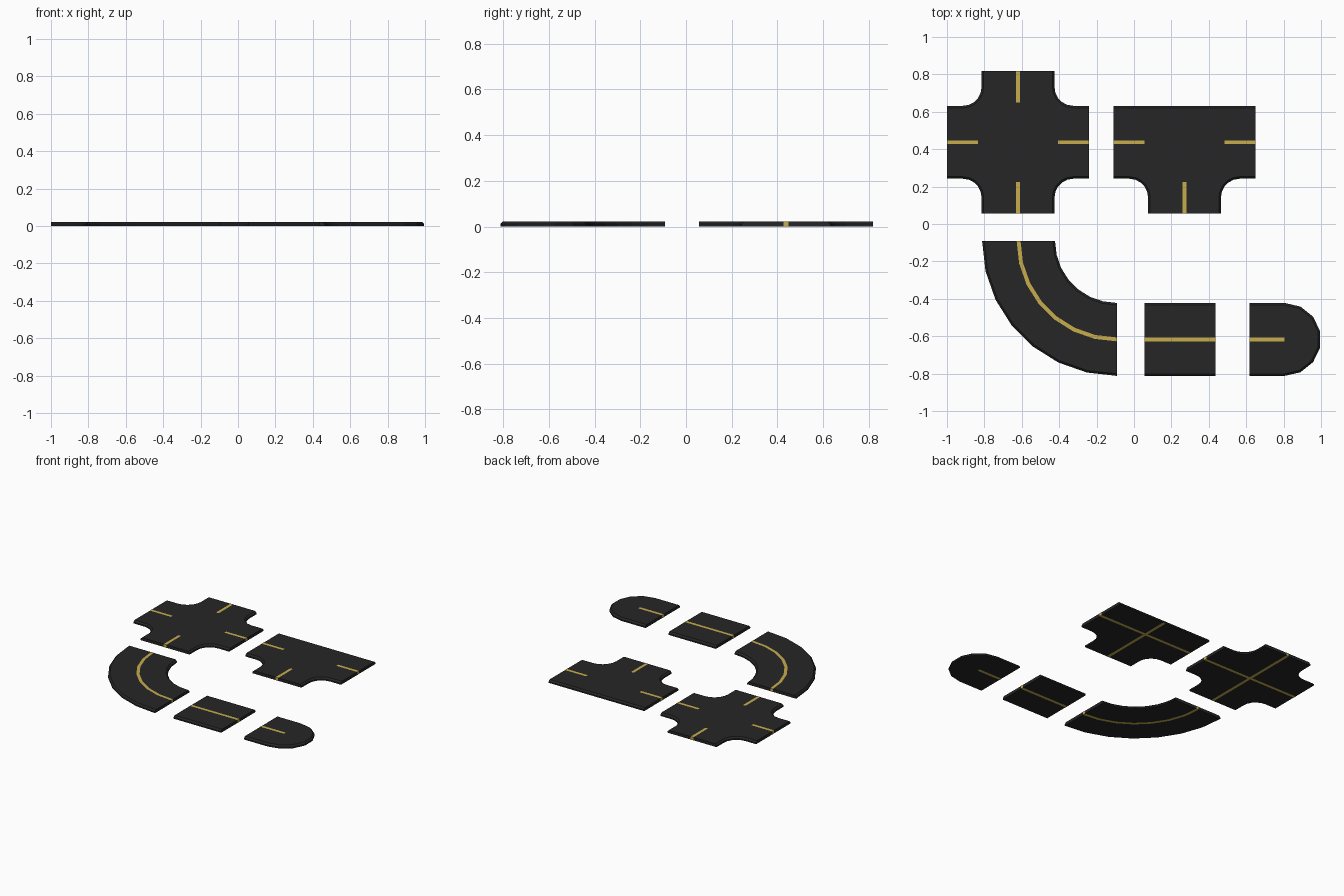
import bpy, bmesh
from math import sin, cos, pi
from mathutils import Vector

if "Cube" in bpy.data.objects:
    bpy.data.objects.remove(bpy.data.objects["Cube"])

W = 0.195        # half road width
L = 0.38         # junction arm length
R = 0.10         # kerb fillet radius
STUB = 0.167     # marking length at junction ends
E = 0.0006       # marking offset from the asphalt
TOP = 0.022


def material(name, rgb):
    m = bpy.data.materials.new(name)
    m.diffuse_color = (*rgb, 1)
    m.use_nodes = True
    m.node_tree.nodes["Principled BSDF"].inputs["Base Color"].default_value = m.diffuse_color
    return m


ASPHALT = material("asphalt", (0.019, 0.019, 0.019))
YELLOW = material("yellow_paint", (0.57, 0.42, 0.075))


def finish(bm, name, mat):
    me = bpy.data.meshes.new(name)
    bm.to_mesh(me)
    bm.free()
    me.materials.append(mat)
    ob = bpy.data.objects.new(name, me)
    bpy.context.collection.objects.link(ob)
    return ob


def arc(cx, cy, r, a0, a1, n):
    return [(cx + r * cos(a0 + (a1 - a0) * i / n), cy + r * sin(a0 + (a1 - a0) * i / n))
            for i in range(n + 1)]


def slab(name, outline, ends):
    """Road slab; top edges are chamfered except at the open road ends."""
    bm = bmesh.new()
    base = bm.faces.new([bm.verts.new((x, y, E)) for x, y in outline])
    ext = bmesh.ops.extrude_face_region(bm, geom=[base], use_keep_orig=True)
    bmesh.ops.translate(bm, vec=(0, 0, TOP - 2 * E),
                        verts=[v for v in ext["geom"] if isinstance(v, bmesh.types.BMVert)])
    bmesh.ops.recalc_face_normals(bm, faces=bm.faces)
    kerbs = []
    for e in bm.edges:
        mid = (e.verts[0].co + e.verts[1].co) / 2
        on_top = all(v.co.z > TOP / 2 for v in e.verts)
        if on_top and all((mid.xy - Vector(p)).length > 0.02 for p in ends):
            kerbs.append(e)
    bmesh.ops.bevel(bm, geom=kerbs, offset=0.011, offset_type='OFFSET', segments=1,
                    profile=0.5, affect='EDGES')
    return finish(bm, name, ASPHALT)


def ribbon(name, pts, side, closed=False):
    """Painted band that follows 3D points; side(p) gives its width direction."""
    bm = bmesh.new()
    rows = []
    for p in map(Vector, pts):
        s = Vector(side(p)).normalized() * 0.0105
        rows.append((bm.verts.new(p - s), bm.verts.new(p + s)))
    pairs = list(zip(rows, rows[1:])) + ([(rows[-1], rows[0])] if closed else [])
    for a, b in pairs:
        bm.faces.new((a[0], a[1], b[1], b[0]))
    bmesh.ops.recalc_face_normals(bm, faces=bm.faces)
    return finish(bm, name, YELLOW)


def along_x(p):
    return (0, 1, 0)


def along_y(p):
    return (1, 0, 0)


# Corner fillets shared by both junctions, anticlockwise from the right arm
def fillet(cx, cy, sx, sy):
    ox, oy = cx + sx * (W + R), cy + sy * (W + R)
    pts = [(ox - sx * R * sin(t * pi / 10), oy - sy * R * cos(t * pi / 10)) for t in range(6)]
    return pts if sx * sy > 0 else pts[::-1]


# Crossroads
cx, cy = -0.62, 0.437
outline = ([(cx + L, cy - W), (cx + L, cy + W)] + fillet(cx, cy, 1, 1)
           + [(cx + W, cy + L), (cx - W, cy + L)] + fillet(cx, cy, -1, 1)
           + [(cx - L, cy + W), (cx - L, cy - W)] + fillet(cx, cy, -1, -1)
           + [(cx - W, cy - L), (cx + W, cy - L)] + fillet(cx, cy, 1, -1))
slab("crossroads", outline, [(cx + L, cy), (cx - L, cy), (cx, cy + L), (cx, cy - L)])

# Through-line profile: top stub, end, underside, end, top stub
M = L + E
through = [(-L + STUB, TOP), (-M, TOP), (-M, 0), (M, 0), (M, TOP), (L - STUB, TOP)]
ribbon("crossroads_line_x", [(cx + d, cy, z) for d, z in through], along_x)
ribbon("crossroads_line_y", [(cx, cy + d, z) for d, z in through], along_y)

# T junction
tx = 0.27
outline = ([(tx + L, cy - W), (tx + L, cy + W), (tx - L, cy + W), (tx - L, cy - W)]
           + fillet(tx, cy, -1, -1) + [(tx - W, cy - L), (tx + W, cy - L)]
           + fillet(tx, cy, 1, -1))
slab("t_junction", outline, [(tx + L, cy), (tx - L, cy), (tx, cy - L)])
ribbon("t_junction_line_x", [(tx + d, cy, z) for d, z in through], along_x)
ribbon("t_junction_line_y", [(tx, cy + d, z) for d, z in through[:3] + [(W, 0)]], along_y)

# Curved road
kx = ky = -0.092
ry = -0.617                     # centre line of the lower row
mid_r = kx - ry
slab("curve", arc(kx, ky, mid_r + W, pi, 1.5 * pi, 7)
     + arc(kx, ky, mid_r - W, 1.5 * pi, pi, 7), [(kx - mid_r, ky), (kx, ky - mid_r)])
path = arc(kx, ky, mid_r, pi, 1.5 * pi, 7)
path[0] = (path[0][0], ky + E)
path[-1] = (kx + E, path[-1][1])
ribbon("curve_line", [(x, y, TOP) for x, y in path] + [(x, y, 0) for x, y in path[::-1]],
       lambda p: (p.x - kx, p.y - ky, 0), closed=True)

# Straight road
x0, x1 = 0.057, 0.435
slab("straight", [(x0, ry - W), (x1, ry - W), (x1, ry + W), (x0, ry + W)],
     [(x0, ry), (x1, ry)])
ribbon("straight_line", [(x0 - E, ry, TOP), (x0 - E, ry, 0), (x1 + E, ry, 0),
                         (x1 + E, ry, TOP)], along_x, closed=True)

# Rounded dead end
x0, x1 = 0.617, 0.805
slab("dead_end", [(x0, ry + W), (x0, ry - W)] + arc(x1, ry, W, -pi / 2, pi / 2, 7),
     [(x0, ry)])
ribbon("dead_end_line", [(x1, ry, TOP), (x0 - E, ry, TOP), (x0 - E, ry, 0), (x1, ry, 0)],
       along_x)
